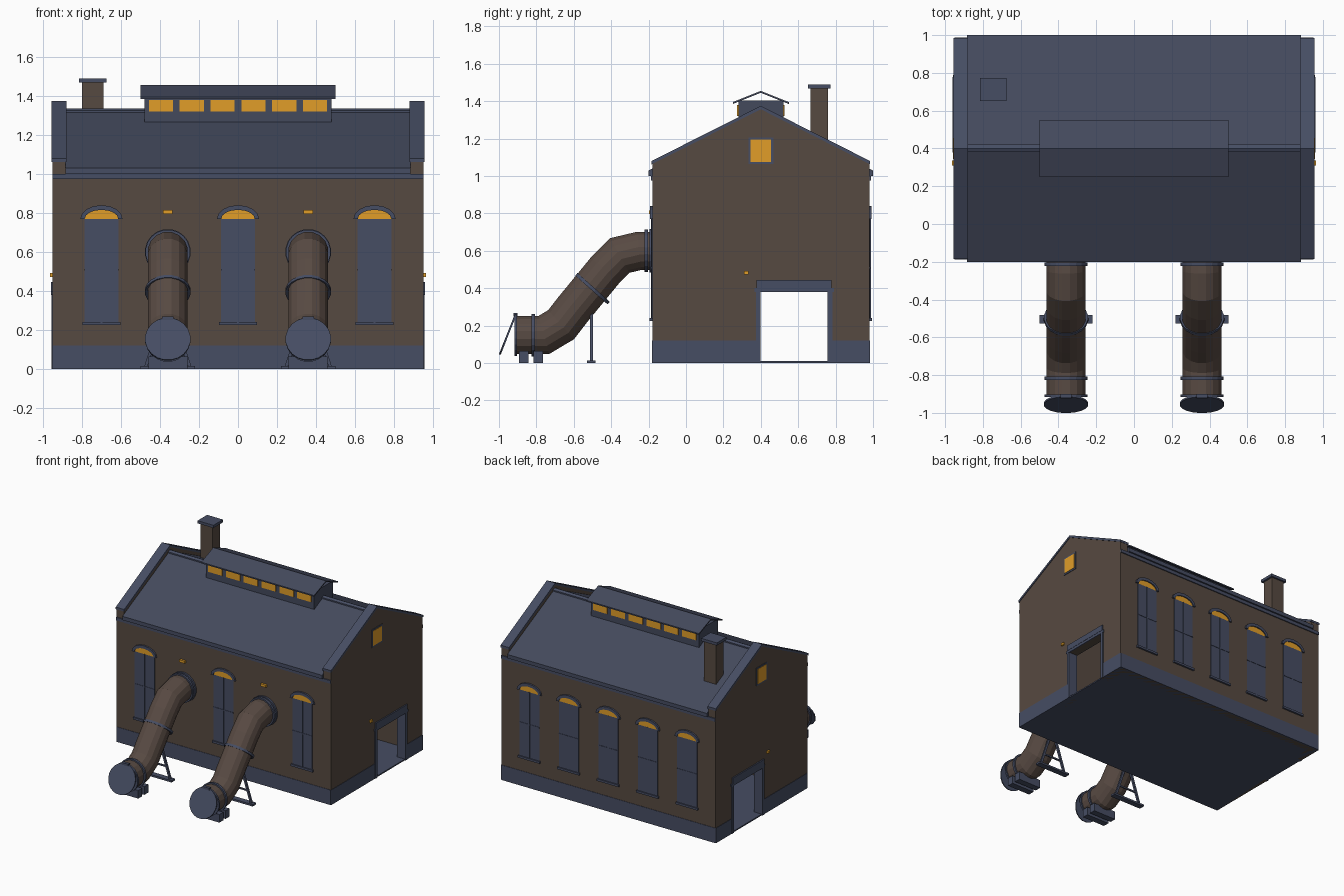
import bpy, bmesh, math
from mathutils import Vector

cube = bpy.data.objects.get("Cube")
if cube:
    bpy.data.objects.remove(cube, do_unlink=True)


def material(name, rgb):
    m = bpy.data.materials.new(name)
    m.use_nodes = True
    m.diffuse_color = (*rgb, 1)
    m.node_tree.nodes["Principled BSDF"].inputs["Base Color"].default_value = (*rgb, 1)
    return m


BRICK = material("brown brick", (0.094, 0.068, 0.052))
PIPE = material("pipe brown", (0.098, 0.069, 0.056))
SLATE = material("slate blue", (0.061, 0.074, 0.125))
ROOF = material("roof slate", (0.057, 0.067, 0.108))
GLOW = material("amber glow", (0.75, 0.34, 0.022))


def finish(name, bm, mat):
    bmesh.ops.recalc_face_normals(bm, faces=bm.faces)
    mesh = bpy.data.meshes.new(name)
    bm.to_mesh(mesh)
    bm.free()
    mesh.materials.append(mat)
    ob = bpy.data.objects.new(name, mesh)
    bpy.context.collection.objects.link(ob)
    return ob


def loft(name, rings, mat):
    """Skin a list of equal closed rings and cap both ends."""
    bm = bmesh.new()
    loops = [[bm.verts.new(p) for p in ring] for ring in rings]
    n = len(loops[0])
    for a, b in zip(loops, loops[1:]):
        for i in range(n):
            j = (i + 1) % n
            bm.faces.new((a[i], a[j], b[j], b[i]))
    bm.faces.new(loops[0])
    bm.faces.new(loops[-1])
    return finish(name, bm, mat)


def prism_x(name, yz, x0, x1, mat):
    return loft(name, [[(x, y, z) for y, z in yz] for x in (x0, x1)], mat)


def prism_y(name, xz, y0, y1, mat):
    return loft(name, [[(x, y, z) for x, z in xz] for y in (y0, y1)], mat)


def box(name, x0, x1, y0, y1, z0, z1, mat):
    return prism_x(name, [(y0, z0), (y1, z0), (y1, z1), (y0, z1)], x0, x1, mat)


def tube(name, x, path, radius, mat, sides=16):
    """Mitred round tube along a path of (y, z) points at a given x."""
    pts = [Vector((x, y, z)) for y, z in path]
    side = Vector((1, 0, 0))
    rings = []
    for i, p in enumerate(pts):
        a = (p - pts[max(i - 1, 0)]).normalized()
        b = (pts[min(i + 1, len(pts) - 1)] - p).normalized()
        t = (a + b).normalized()
        scale = 1 / t.dot(a if a.length else b)
        up = side.cross(t) * scale
        rings.append([p + radius * (side * math.cos(k) + up * math.sin(k))
                      for k in (2 * math.pi * (s + 0.5) / sides for s in range(sides))])
    return loft(name, rings, mat)


def collar(name, x, centre, direction, radius, width, mat):
    c, d = Vector(centre), Vector(direction).normalized() * width / 2
    return tube(name, x, [c - d, c + d], radius, mat, 20)


FRONT, BACK, MID = -0.18, 0.98, 0.4
DOOR0, DOOR1, DOOR_TOP = 0.395, 0.76, 0.38


def chevron(y_half, eave, ridge, thick):
    """Thin gabled roof profile."""
    return [(MID - y_half, eave), (MID, ridge), (MID + y_half, eave),
            (MID + y_half, eave - thick), (MID, ridge - thick), (MID - y_half, eave - thick)]


# Floor and long walls
box("floor", -0.95, 0.95, FRONT, BACK, 0, 0.01, SLATE)
for tag, y, out in (("front", FRONT, -1), ("back", BACK, 1)):
    def layer(name, x0, x1, d0, d1, z0, z1, mat):
        box(f"{tag}_{name}", x0, x1, y + out * d0, y + out * d1, z0, z1, mat)

    layer("wall", -0.89, 0.89, 0, -0.06, 0, 1.01, BRICK)
    layer("plinth", -0.95, 0.95, 0.003, -0.01, 0, 0.12, SLATE)
    layer("cornice", -0.95, 0.95, 0.008, 0, 0.975, 1.0, SLATE)
    layer("gutter", -0.885, 0.885, 0.02, 0, 1.0, 1.025, SLATE)

    # Arched windows
    for x in ((-0.7, 0, 0.7) if out < 0 else (-0.7, -0.35, 0, 0.35, 0.7)):
        def arch(w, h):
            return [(x + w * math.cos(math.pi * i / 8), 0.77 + h * math.sin(math.pi * i / 8))
                    for i in range(9)]

        layer("window_shutter", x - 0.088, x + 0.088, 0.005, -0.01, 0.24, 0.77, SLATE)
        layer("window_mullion", x - 0.004, x + 0.004, 0.008, 0, 0.24, 0.77, SLATE)
        layer("window_transom", x - 0.088, x + 0.088, 0.008, 0, 0.505, 0.513, SLATE)
        layer("window_sill", x - 0.097, x + 0.097, 0.014, 0, 0.225, 0.242, SLATE)
        prism_y(f"{tag}_window_fanlight", arch(0.087, 0.047), y + out * 0.005, y, GLOW)
        prism_y(f"{tag}_window_arch", arch(0.108, 0.07) + arch(0.086, 0.046)[::-1],
                y + out * 0.013, y, SLATE)

# Gable ends with doorway
for tag, s in (("left", 1), ("right", -1)):
    def slab(name, d0, d1, y0, y1, z0, z1, mat):
        box(f"{tag}_{name}", s * d0, s * d1, y0, y1, z0, z1, mat)

    prism_x(f"{tag}_gable_wall",
            [(FRONT, 0), (DOOR0, 0), (DOOR0, DOOR_TOP), (DOOR1, DOOR_TOP), (DOOR1, 0),
             (BACK, 0), (BACK, 1.07), (MID, 1.36), (FRONT, 1.07)], s * 0.885, s * 0.95, BRICK)
    prism_x(f"{tag}_gable_coping", chevron(0.585, 1.08, 1.375, 0.018), s * 0.88, s * 0.955, SLATE)
    slab("plinth_front", 0.94, 0.953, FRONT, DOOR0, 0, 0.12, SLATE)
    slab("plinth_back", 0.94, 0.953, DOOR1, BACK, 0, 0.12, SLATE)
    slab("door_jamb_front", 0.88, 0.957, DOOR0 - 0.02, DOOR0 + 0.003, 0, 0.38, SLATE)
    slab("door_jamb_back", 0.88, 0.957, DOOR1 - 0.003, DOOR1 + 0.022, 0, 0.38, SLATE)
    slab("door_lintel_ledge", 0.88, 0.958, 0.365, 0.79, DOOR_TOP, 0.4, SLATE)
    slab("door_lintel", 0.94, 0.96, 0.378, 0.777, 0.4, 0.445, SLATE)
    slab("gable_window_frame", 0.94, 0.954, 0.333, 0.467, 1.063, 1.207, SLATE)
    slab("gable_window_pane", 0.94, 0.957, 0.345, 0.455, 1.075, 1.195, GLOW)
    slab("gable_lamp", 0.94, 0.963, 0.31, 0.335, 0.473, 0.492, GLOW)

# Main roof and ridge
prism_x("roof", chevron(0.6, 1.03, 1.325, 0.022), -0.885, 0.885, ROOF)
prism_x("roof_ridge_cap", chevron(0.02, 1.325, 1.335, 0.015), -0.885, 0.885, SLATE)

# Raised ridge skylight
box("skylight_body", -0.48, 0.48, 0.28, 0.52, 1.25, 1.405, ROOF)
prism_x("skylight_roof", chevron(0.15, 1.395, 1.455, 0.01), -0.5, 0.5, ROOF)
for i in range(6):
    x = -0.395 + 0.158 * i
    for y0, y1 in ((0.274, 0.29), (0.51, 0.526)):
        box("skylight_pane", x - 0.062, x + 0.062, y0, y1, 1.32, 1.38, GLOW)

# Chimney
box("chimney", -0.8, -0.69, 0.665, 0.76, 1.1, 1.47, BRICK)
box("chimney_cap", -0.815, -0.675, 0.652, 0.773, 1.468, 1.49, SLATE)

# Outlet pipes with collars, lids and stands
PATH = [(-0.16, 0.6), (-0.25, 0.6), (-0.355, 0.575), (-0.432, 0.497),
        (-0.602, 0.29), (-0.668, 0.205), (-0.76, 0.15), (-0.91, 0.15)]
for x in (-0.36, 0.36):
    tube("pipe", x, PATH, 0.104, PIPE)
    collar("pipe_wall_flange", x, (-0.186, 0.6), (1, 0), 0.118, 0.016, SLATE)
    collar("pipe_upper_collar", x, (-0.213, 0.6), (1, 0), 0.115, 0.018, SLATE)
    collar("pipe_middle_collar", x, (-0.5, 0.398), (0.17, 0.19), 0.117, 0.018, SLATE)
    collar("pipe_lower_collar", x, (-0.817, 0.15), (1, 0), 0.115, 0.018, SLATE)
    collar("pipe_mouth_flange", x, (-0.91, 0.15), (1, 0), 0.114, 0.014, SLATE)
    collar("pipe_lid", x, (-0.953, 0.153), (-0.93, 0.37), 0.117, 0.01, SLATE)
    box("lid_hinge", x - 0.03, x + 0.03, -0.922, -0.9, 0.25, 0.268, SLATE)
    for y in (-0.868, -0.79):
        box("pipe_saddle", x - 0.1, x + 0.1, y - 0.025, y + 0.025, 0, 0.065, SLATE)
    box("stand_base", x - 0.14, x + 0.14, -0.528, -0.483, 0, 0.015, SLATE)
    box("stand_crossbar", x - 0.08, x + 0.08, -0.51, -0.5, 0.1, 0.112, SLATE)
    for s in (-1, 1):
        prism_y("stand_leg", [(x + s * a, z) for a, z in
                ((0.105, 0.01), (0.122, 0.01), (0.03, 0.29), (0.013, 0.29))],
                -0.513, -0.497, SLATE)
    box("wall_lamp", x - 0.024, x + 0.024, -0.197, -0.17, 0.796, 0.815, GLOW)
